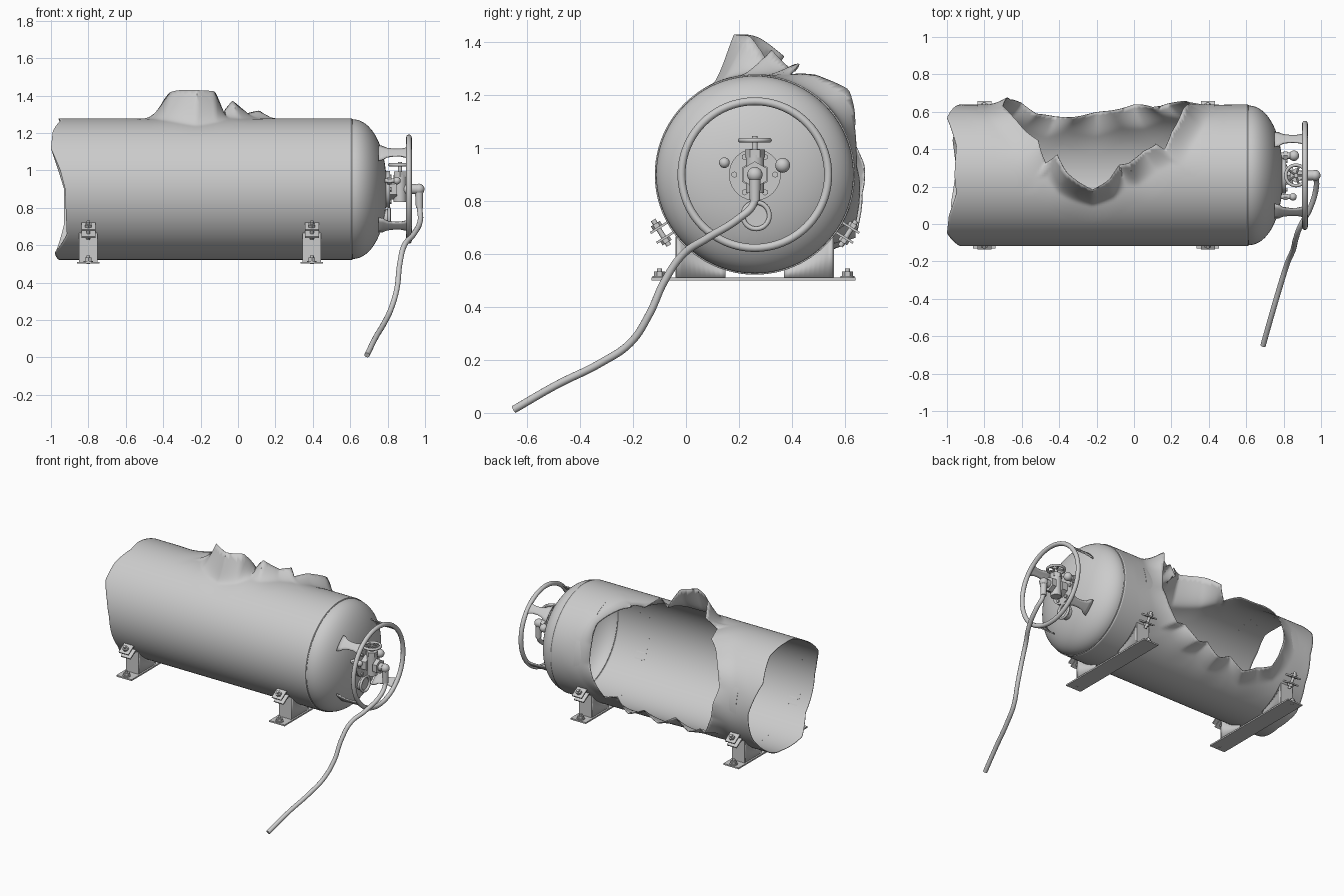
import bpy, bmesh, math
from math import sin, cos, pi, radians
from mathutils import Vector, Matrix

if "Cube" in bpy.data.objects:
    bpy.data.objects.remove(bpy.data.objects["Cube"])

CY, CZ, R = 0.26, 0.90, 0.373     # tank axis and radius


def finish(name, bm, solid=0.0, offset=-1):
    bmesh.ops.recalc_face_normals(bm, faces=bm.faces)
    me = bpy.data.meshes.new(name)
    bm.to_mesh(me)
    bm.free()
    ob = bpy.data.objects.new(name, me)
    bpy.context.collection.objects.link(ob)
    if solid:
        m = ob.modifiers.new("thickness", 'SOLIDIFY')
        m.thickness, m.offset = solid, offset
    return ob


def cyl(name, p, q, r, n=24, r2=None):
    p, q = Vector(p), Vector(q)
    d = q - p
    bm = bmesh.new()
    mat = Matrix.Translation((p + q) / 2) @ d.to_track_quat('Z', 'Y').to_matrix().to_4x4()
    bmesh.ops.create_cone(bm, cap_ends=True, segments=n, radius1=r,
                          radius2=r if r2 is None else r2, depth=d.length, matrix=mat)
    return finish(name, bm)


def box(name, c, size, rot_x=0.0):
    bm = bmesh.new()
    mat = Matrix.Translation(c) @ Matrix.Rotation(rot_x, 4, 'X') @ Matrix.Diagonal((*size, 1))
    bmesh.ops.create_cube(bm, size=1, matrix=mat)
    return finish(name, bm)


def ring(name, c, axis, major, minor, n=64):
    bm = bmesh.new()
    q = Vector(axis).to_track_quat('Z', 'Y')
    rows = [[bm.verts.new(Vector(c) + q @ Vector(((major + minor * cos(b)) * cos(a),
             (major + minor * cos(b)) * sin(a), minor * sin(b))))
             for b in [2 * pi * j / 12 for j in range(12)]] for a in [2 * pi * i / n for i in range(n)]]
    for i in range(n):
        for j in range(12):
            k, l = (i + 1) % n, (j + 1) % 12
            bm.faces.new((rows[i][j], rows[k][j], rows[k][l], rows[i][l]))
    return finish(name, bm)


def lathe(name, prof, n=96, solid=0.0):
    """Spin (x, radius) points about the tank axis."""
    bm = bmesh.new()
    vs = [bm.verts.new((x, CY + r, CZ)) for x, r in prof]
    es = [bm.edges.new(e) for e in zip(vs, vs[1:])]
    bmesh.ops.spin(bm, geom=vs + es, cent=(0, CY, CZ), axis=(1, 0, 0), angle=2 * pi, steps=n)
    bmesh.ops.remove_doubles(bm, verts=bm.verts, dist=1e-5)
    return finish(name, bm, solid)


def sph(name, c, r):
    bm = bmesh.new()
    bmesh.ops.create_uvsphere(bm, u_segments=20, v_segments=12, radius=r, matrix=Matrix.Translation(c))
    return finish(name, bm)


def interp(tab, a):
    """Periodic linear lookup in degrees, returns a tuple."""
    tab = [(tab[-1][0] - 360, *tab[-1][1:])] + tab + [(tab[0][0] + 360, *tab[0][1:])]
    for p, q in zip(tab, tab[1:]):
        if p[0] <= a <= q[0]:
            t = (a - p[0]) / max(q[0] - p[0], 1e-6)
            return [u + (v - u) * t for u, v in zip(p[1:], q[1:])]
    return tab[0][1:]


# Torn shell: ragged open end plus a blown-out hole (x, degrees, outward flare)
END = [(0, -.93), (35, -1.0), (65, -.95), (90, -.96), (105, -.95), (125, -.99), (145, -1.0), (165, -.95),
       (180, -.925), (200, -.92), (220, -.915), (245, -.98), (260, -.965), (275, -.95), (300, -.97), (330, -.93)]
HOLE = [(-.70, 20, .02), (-.62, 45, .03), (-.51, 62, .02), (-.47, 80, .0), (-.41, 76, .09), (-.36, 88, .14),
        (-.22, 98, .165), (-.13, 92, .15), (-.08, 82, .03), (-.03, 82, .10), (.05, 72, .05), (.12, 68, .07),
        (.16, 70, .02), (.2, 58, .07), (.26, 42, .10), (.29, 25, .04), (.30, 5, .01), (.26, -10, .02),
        (.18, -24, .05), (.1, -22, .02), (0, -32, .07), (-.1, -29, .03), (-.2, -38, .05), (-.32, -33, .0),
        (-.42, -41, .04), (-.52, -34, .02), (-.60, -28, .07), (-.66, -10, .03), (-.68, 5, .04)]
HX, HA = -0.2, 25
polar = []
for x, a, f in HOLE:
    u, v = x - HX, R * radians(a - HA)
    polar.append((math.degrees(math.atan2(v, u)) % 360, math.hypot(u, v), f))
polar.sort()


def hole_coords(x, a):
    da = (a - HA + 180) % 360 - 180
    u, v = x - HX, R * radians(da)
    phi = math.degrees(math.atan2(v, u)) % 360
    return (math.hypot(u, v), phi, *interp(polar, phi))


NX, NA = 130, 192
bm = bmesh.new()
data, grid = {}, []
for j in range(NA):
    a = 360 * j / NA
    x0 = interp(END, a)[0]
    row = []
    for i in range(NX + 1):
        v = bm.verts.new((x0 + (0.61 - x0) * i / NX, a, 0))
        row.append(v)
    grid.append(row)
for j in range(NA):
    for i in range(NX):
        x = (grid[j][i].co.x + grid[j][i + 1].co.x) / 2
        r, phi, rho, f = hole_coords(x, 360 * (j + .5) / NA)
        if r > rho:
            k = (j + 1) % NA
            bm.faces.new((grid[j][i], grid[j][i + 1], grid[k][i + 1], grid[k][i]))
bmesh.ops.delete(bm, geom=[v for v in bm.verts if not v.link_faces], context='VERTS')
for v in bm.verts:
    x, a = v.co.x, v.co.y
    r, phi, rho, f = hole_coords(x, a)
    if r < rho or (v.is_boundary and r < rho + 0.06):    # snap rim to the tear line
        x = HX + rho * cos(radians(phi))
        a = HA + math.degrees(rho * sin(radians(phi)) / R)
        r = rho
    d = r - rho
    rr = R + f * max(0, 1 - d / 0.12) ** 1.8
    rr += 0.005 * sin(radians(phi * 11)) * max(0, 1 - d / 0.22)
    v.co = (x, CY + rr * cos(radians(a)), CZ + rr * sin(radians(a)))
finish("torn_tank_shell", bm, 0.005)

# Domed end and weld seam
prof = [(0.605, R + .003), (0.615, R + .003)]
prof += [(0.615 + 0.18 * sin(t), R * cos(t) ** 0.9) for t in [pi / 2 * i / 20 for i in range(20)]] + [(0.795, 0)]
lathe("domed_end", prof)

# Collar ring and its four waisted legs
ring("collar_ring", (0.914, CY, CZ), (1, 0, 0), 0.277, 0.015, 80)
for n in range(4):
    ang = pi / 4 + n * pi / 2
    bm = bmesh.new()
    rows = []
    for x, w in [(.75, .056), (.775, .05), (.795, .034), (.83, .027), (.87, .027), (.895, .034), (.914, .05)]:
        rows.append([bm.verts.new((x, CY + .277 * cos(ang + w * k / .277), CZ + .277 * sin(ang + w * k / .277)))
                     for k in (-1, -.5, 0, .5, 1)])
    for p, q in zip(rows, rows[1:]):
        for k in range(4):
            bm.faces.new((p[k], p[k + 1], q[k + 1], q[k]))
    finish("collar_leg", bm, 0.008, 0)

# Valve: flange, body, handwheel, outlet elbow
X = 0.866
cyl("valve_flange", (.78, CY, CZ), (.812, CY, CZ), .098, 40)
for n in range(6):
    y, z = CY + .077 * cos(n * pi / 3), CZ + .077 * sin(n * pi / 3)
    cyl("flange_bolt", (.81, y, z), (.822, y, z), .012, 6)
cyl("valve_neck", (.80, CY, CZ), (.85, CY, CZ), .055, 6)
cyl("valve_body", (X, CY, .83), (X, CY, .975), .034)
cyl("valve_bonnet", (X, CY, .965), (X, CY, .995), .038, 6)
cyl("valve_stem", (X, CY, .98), (X, CY, 1.045), .011)
ring("handwheel_rim", (X, CY, 1.03), (0, 0, 1), .055, .009, 40)
for n in range(5):
    a = n * 2 * pi / 5
    cyl("handwheel_spoke", (X, CY, 1.03), (X + .055 * cos(a), CY + .055 * sin(a), 1.03), .006, 8)
cyl("valve_outlet", (.84, CY, CZ), (.955, CY, CZ), .027)
cyl("outlet_nut", (.9, CY, CZ), (.93, CY, CZ), .05, 6)
sph("elbow", (.968, CY, CZ), .029)
cyl("elbow_ferrule", (.968, CY, .91), (.97, CY, .80), .023, 24, .019)

# Side fittings and level gauge
for y, z, r, x in ((.365, .935, .028, .855), (.145, .945, .02, .85)):
    cyl("side_fitting_stem", (.77, y, z), (x, y, z), r * .6)
    cyl("side_fitting_nut", (.80, y, z), (.822, y, z), r * .95, 6)
    sph("side_fitting_cap", (x, y, z), r)
ring("gauge_ring", (.808, .265, .745), (1, 0, 0), .05, .009, 40)
cyl("gauge_disc", (.77, .265, .745), (.803, .265, .745), .048, 32)

# Hose
cu = bpy.data.curves.new("hose", 'CURVE')
cu.dimensions, cu.bevel_depth, cu.bevel_resolution, cu.use_fill_caps = '3D', .0145, 4, True
pts = [(.969, .26, .86), (.972, .255, .79), (.975, .2, .735), (.94, .08, .66), (.89, -.01, .60), (.865, -.08, .5),
       (.85, -.14, .37), (.82, -.21, .265), (.785, -.32, .19), (.735, -.49, .105), (.69, -.65, .013)]
sp = cu.splines.new('BEZIER')
sp.bezier_points.add(len(pts) - 1)
for b, p in zip(sp.bezier_points, pts):
    b.co = p
    b.handle_left_type = b.handle_right_type = 'AUTO'
bpy.context.collection.objects.link(bpy.data.objects.new("hose", cu))

# Straps, saddles, base plates, clamps
for fx in (-0.8, 0.395):
    lathe("strap", [(fx - .036, R), (fx - .036, R + .005), (fx + .036, R + .005), (fx + .036, R)])
    box("base_plate", (fx, .255, .506), (.12, .77, .01))
    for s in (-1, 1):
        bm = bmesh.new()                       # saddle web following the tank
        ys = [CY + s * (.11 + .185 * i / 10) for i in range(11)]
        lo = [bm.verts.new((fx + .045, y, .51)) for y in ys]
        hi = [bm.verts.new((fx + .045, y, CZ - math.sqrt((R + .004) ** 2 - (y - CY) ** 2))) for y in ys]
        for i in range(10):
            bm.faces.new((lo[i], lo[i + 1], hi[i + 1], hi[i]))
        bmesh.ops.duplicate(bm, geom=bm.verts[:] + bm.edges[:] + bm.faces[:])
        bm.verts.ensure_lookup_table()
        for v in bm.verts[22:]:
            v.co.x -= .09
        finish("saddle_web", bm, .008, 0)
        box("saddle_side", (fx, CY + s * .295, .588), (.098, .008, .156))
        y = CY - .005 + s * .355
        cyl("anchor_washer", (fx, y, .51), (fx, y, .517), .026)
        cyl("anchor_nut", (fx, y, .515), (fx, y, .534), .02, 6)
        cyl("anchor_stud", (fx, y, .5), (fx, y, .545), .01, 12)
        ang = -pi / 2 + s * radians(58)        # clamp ears with a tangential bolt
        rad, tan = Vector((0, cos(ang), sin(ang))), Vector((0, -sin(ang), cos(ang)))
        c = Vector((fx, CY, CZ)) + rad * (R + .038)
        for k in (-1, 1):
            box("clamp_ear", c + tan * k * .022, (.075, .08, .009), ang)
            cyl("clamp_nut", c + rad * .006 + tan * k * .026, c + rad * .006 + tan * k * .042, .02, 6)
        cyl("clamp_bolt", c + rad * .006 - tan * .058, c + rad * .006 + tan * .055, .01, 12)

# Smooth shading with sharp edges kept
for ob in bpy.context.scene.objects:
    ob.select_set(ob.type == 'MESH')
bpy.context.view_layer.objects.active = bpy.data.objects["torn_tank_shell"]
bpy.ops.object.shade_smooth_by_angle(angle=radians(35))
